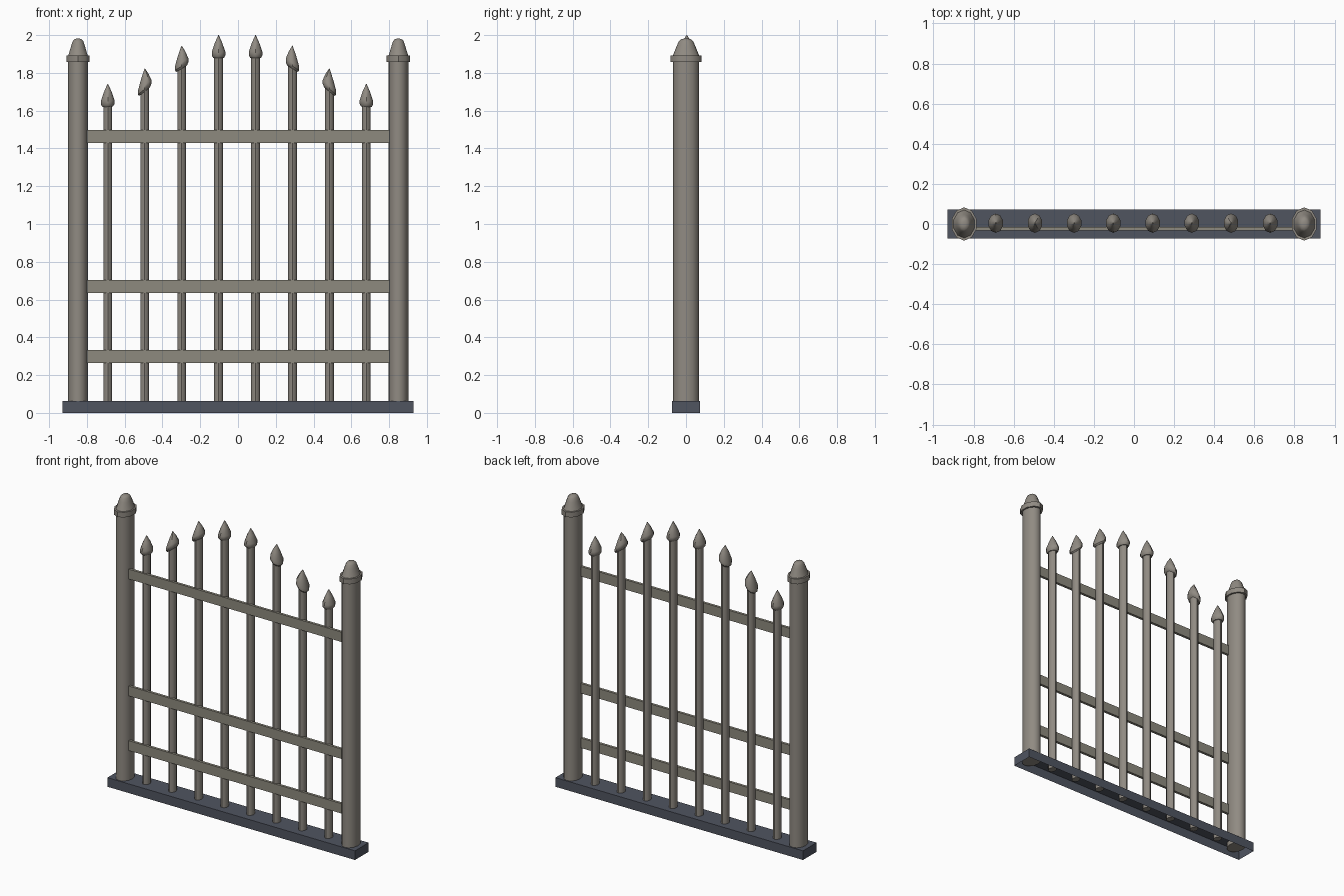
import bpy, bmesh, math

if "Cube" in bpy.data.objects:
    bpy.data.objects.remove(bpy.data.objects["Cube"])


def material(name, col):
    m = bpy.data.materials.new(name)
    m.diffuse_color = (*col, 1)
    m.use_nodes = True
    m.node_tree.nodes["Principled BSDF"].inputs["Base Color"].default_value = m.diffuse_color
    return m


STONE = material("warm grey iron", (0.28, 0.257, 0.225))
RAIL = material("olive grey rail", (0.27, 0.255, 0.21))
BASE = material("slate blue base", (0.08, 0.09, 0.118))
OVAL = 0.78  # all round parts are narrower in x than in y


def finish(bm, name, mat, smooth=None):
    bmesh.ops.recalc_face_normals(bm, faces=bm.faces)
    me = bpy.data.meshes.new(name)
    bm.to_mesh(me)
    bm.free()
    me.materials.append(mat)
    ob = bpy.data.objects.new(name, me)
    bpy.context.collection.objects.link(ob)
    if smooth:
        bpy.context.view_layer.objects.active = ob
        ob.select_set(True)
        bpy.ops.object.shade_smooth_by_angle(angle=math.radians(smooth))
        ob.select_set(False)
    return ob


def lathe(name, mat, x, y, profile, sides=10, slope=0, smooth=40):
    """Oval lathe of (y radius, z); slope shears rings in z along x."""
    bm = bmesh.new()
    rings = []
    for r, z in profile:
        ring = []
        for i in range(sides):
            a = 2 * math.pi * i / sides + math.pi / 2
            dx = r * OVAL * math.cos(a)
            ring.append(bm.verts.new((x + dx, y + r * math.sin(a), z + slope * dx)))
        rings.append(ring)
    for lo, hi in zip(rings, rings[1:]):
        for i in range(sides):
            j = (i + 1) % sides
            bm.faces.new((lo[i], lo[j], hi[j], hi[i]))
    bm.faces.new(rings[0])
    bm.faces.new(rings[-1])
    return finish(bm, name, mat, smooth)


def box(name, mat, x0, x1, y0, y1, z0, z1, open_bottom=False):
    bm = bmesh.new()
    bmesh.ops.create_cube(bm, size=1)
    for v in bm.verts:
        v.co = (x1 if v.co.x > 0 else x0, y1 if v.co.y > 0 else y0,
                z1 if v.co.z > 0 else z0)
    if open_bottom:
        low = [f for f in bm.faces if all(v.co.z == z0 for v in f.verts)]
        bmesh.ops.delete(bm, geom=low, context='FACES_ONLY')
    return finish(bm, name, mat)


# hollow base plinth
box("base", BASE, -0.93, 0.93, -0.073, 0.073, 0, 0.062, open_bottom=True)

# three flat rails in front of the pickets
for n, z in enumerate((0.265, 0.636, 1.43)):
    box(f"rail_{n}", RAIL, -0.80, 0.805, -0.032, -0.014, z, z + 0.067)

# end posts with collar and bell cap
for side, x in (("left", -0.847), ("right", 0.849)):
    lathe(f"post_{side}", STONE, x, 0, [(0.068, 0.03), (0.068, 1.87)], 12)
    lathe(f"post_collar_{side}", STONE, x, 0, [(0.083, 1.858), (0.083, 1.893)])
    lathe(f"post_cap_{side}", STONE, x, 0,
          [(0.071, 1.89), (0.062, 1.91), (0.048, 1.945), (0.038, 1.967),
           (0.028, 1.977), (0.012, 1.981)], smooth=60)

# pickets: apex height and shear of the spear point, from centre outwards
for n, (top, slope) in enumerate(((2.0, 0), (1.943, 0.6), (1.822, 0.8), (1.742, 0.05))):
    for s in (-1, 1):
        x = s * (0.098 + 0.1955 * n) - 0.005
        tag = f"{'left' if s < 0 else 'right'}_{n}"
        lathe(f"picket_{tag}", STONE, x, 0.004, [(0.031, 0.03), (0.031, top - 0.105)])
        lathe(f"spear_point_{tag}", STONE, x, 0.004,
              [(0.038, top - 0.121), (0.048, top - 0.108), (0.048, top - 0.088),
               (0.027, top - 0.042), (0.002, top)], slope=-s * slope)
